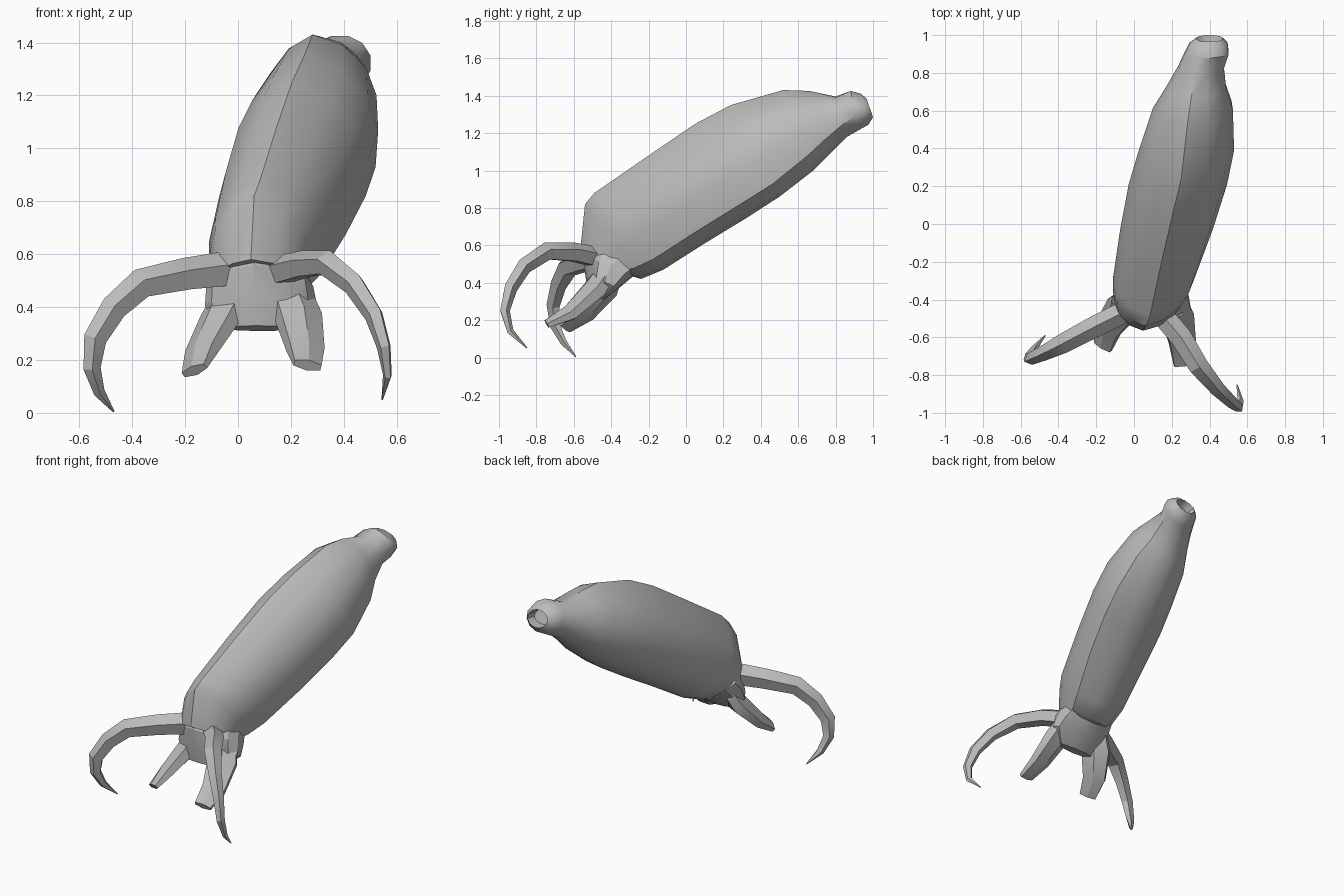
import bpy, bmesh, math
from mathutils import Vector

cube = bpy.data.objects.get("Cube")
if cube:
    bpy.data.objects.remove(cube)

grey = bpy.data.materials.new("plain grey")
grey.use_nodes = True
colour = (0.5, 0.5, 0.5, 1)
grey.diffuse_color = colour
grey.node_tree.nodes["Principled BSDF"].inputs["Base Color"].default_value = colour


def loft(name, rings, angle=35):
    """Skin a list of equal rings of points and cap both ends."""
    bm = bmesh.new()
    loops = [[bm.verts.new(p) for p in ring] for ring in rings]
    n = len(loops[0])
    for a, b in zip(loops, loops[1:]):
        for i in range(n):
            j = (i + 1) % n
            bm.faces.new((a[i], a[j], b[j], b[i]))
    bm.faces.new(loops[0])
    bm.faces.new(loops[-1])
    bmesh.ops.recalc_face_normals(bm, faces=bm.faces)
    mesh = bpy.data.meshes.new(name)
    bm.to_mesh(mesh)
    bm.free()
    mesh.materials.append(grey)
    obj = bpy.data.objects.new(name, mesh)
    bpy.context.collection.objects.link(obj)
    bpy.ops.object.select_all(action='DESELECT')
    obj.select_set(True)
    bpy.context.view_layer.objects.active = obj
    bpy.ops.object.shade_smooth_by_angle(angle=math.radians(angle))
    return obj


# Cross-section: ridge on top, a keel edge low on the left, rounder on the right
section = [(-0.1, 1), (0.45, 0.76), (0.86, 0.33), (1.02, -0.15), (0.98, -0.72), (0.45, -0.95),
           (0, -1), (-0.42, -0.92), (-0.82, -0.6), (-1, -0.15), (-0.88, 0.32), (-0.52, 0.76)]
# Flat-topped round section for the knob
circle = [(1.04 * math.sin(a), 1.04 * math.cos(a))
          for a in (math.tau * (k - 0.5) / 12 for k in range(12))]


def body_ring(x, width, top, bottom, roundness=0):
    t, b = Vector((x, *top)), Vector((x, *bottom))
    mid, up = (t + b) / 2, (t - b) / 2
    ring = []
    for s, c in zip(section, circle):
        u, v = Vector(s).lerp(Vector(c), roundness)
        ring.append(mid + Vector((u * width, 0, 0)) + up * v)
    return ring


# Long body with a narrow neck and a hollow knob at the rear tip
loft("body", [body_ring(*r) for r in [
    (0.065, 0.165, (-0.565, 0.58), (-0.34, 0.45)),
    (0.08, 0.19, (-0.54, 0.82), (-0.24, 0.42)),
    (0.105, 0.215, (-0.49, 0.88), (-0.12, 0.47)),
    (0.17, 0.243, (-0.20, 1.08), (0.10, 0.61)),
    (0.23, 0.258, (0.05, 1.25), (0.33, 0.75)),
    (0.275, 0.25, (0.24, 1.35), (0.50, 0.86)),
    (0.31, 0.21, (0.52, 1.43), (0.68, 1.00), 0.2),
    (0.328, 0.158, (0.66, 1.425), (0.77, 1.09), 0.4),
    (0.355, 0.12, (0.80, 1.395), (0.86, 1.18), 0.8),
    (0.385, 0.116, (0.88, 1.425), (0.93, 1.22), 1),
    (0.395, 0.10, (0.935, 1.41), (0.975, 1.245), 1),
    (0.40, 0.07, (0.965, 1.385), (1.00, 1.285), 1),
    (0.40, 0.06, (0.91, 1.365), (0.94, 1.285), 1),
]])

# Head below the front opening of the body
loft("head", [body_ring(*r) for r in [
    (0.075, 0.18, (-0.52, 0.62), (-0.25, 0.46)),
    (0.08, 0.20, (-0.55, 0.56), (-0.30, 0.42)),
    (0.085, 0.21, (-0.54, 0.45), (-0.36, 0.37)),
    (0.08, 0.14, (-0.52, 0.33), (-0.44, 0.31)),
]], 25)


def tube(name, points, sizes, sides=5):
    """Faceted limb: sizes are half thickness across and upwards."""
    pts = [Vector(p) for p in points]
    flat = Vector((pts[-3].x - pts[0].x, pts[-3].y - pts[0].y, 0)).normalized()
    across = flat.cross(Vector((0, 0, 1)))
    rings = []
    for i, (p, (w, h)) in enumerate(zip(pts, sizes)):
        way = (pts[min(i + 1, len(pts) - 1)] - pts[max(i - 1, 0)]).normalized()
        side = (across - way * across.dot(way)).normalized()
        up = side.cross(way)
        rings.append([p + side * w * math.cos(a) + up * h * math.sin(a)
                      for a in (math.tau * k / sides + math.pi / 2 for k in range(sides))])
    return loft(name, rings, 25)


# Two long hooked arms
arm_sizes = [(0.06, 0.06), (0.06, 0.055), (0.055, 0.05), (0.042, 0.045),
             (0.034, 0.04), (0.026, 0.03), (0.016, 0.02), (0.003, 0.003)]
tube("right_long_arm", [(-0.04, -0.46, 0.54), (-0.20, -0.54, 0.52), (-0.37, -0.63, 0.485),
                        (-0.47, -0.68, 0.395), (-0.54, -0.71, 0.28), (-0.552, -0.70, 0.17),
                        (-0.525, -0.655, 0.08), (-0.47, -0.59, 0.005)],
     [(w, h * 1.2) for w, h in arm_sizes])
tube("left_long_arm", [(0.13, -0.46, 0.53), (0.25, -0.60, 0.56), (0.34, -0.75, 0.565),
                       (0.44, -0.87, 0.485), (0.515, -0.94, 0.37), (0.552, -0.97, 0.25),
                       (0.565, -0.94, 0.14), (0.545, -0.85, 0.05)], arm_sizes)

# Two short blunt arms with flat ends
stub_sizes = [(0.09, 0.05), (0.10, 0.06), (0.08, 0.045), (0.06, 0.022)]
tube("right_short_arm", [(-0.01, -0.41, 0.47), (-0.065, -0.45, 0.36), (-0.135, -0.55, 0.235),
                         (-0.165, -0.65, 0.16)], stub_sizes, 6)
tube("left_short_arm", [(0.19, -0.42, 0.47), (0.228, -0.49, 0.365), (0.255, -0.62, 0.24),
                        (0.263, -0.745, 0.18)], stub_sizes, 6)
